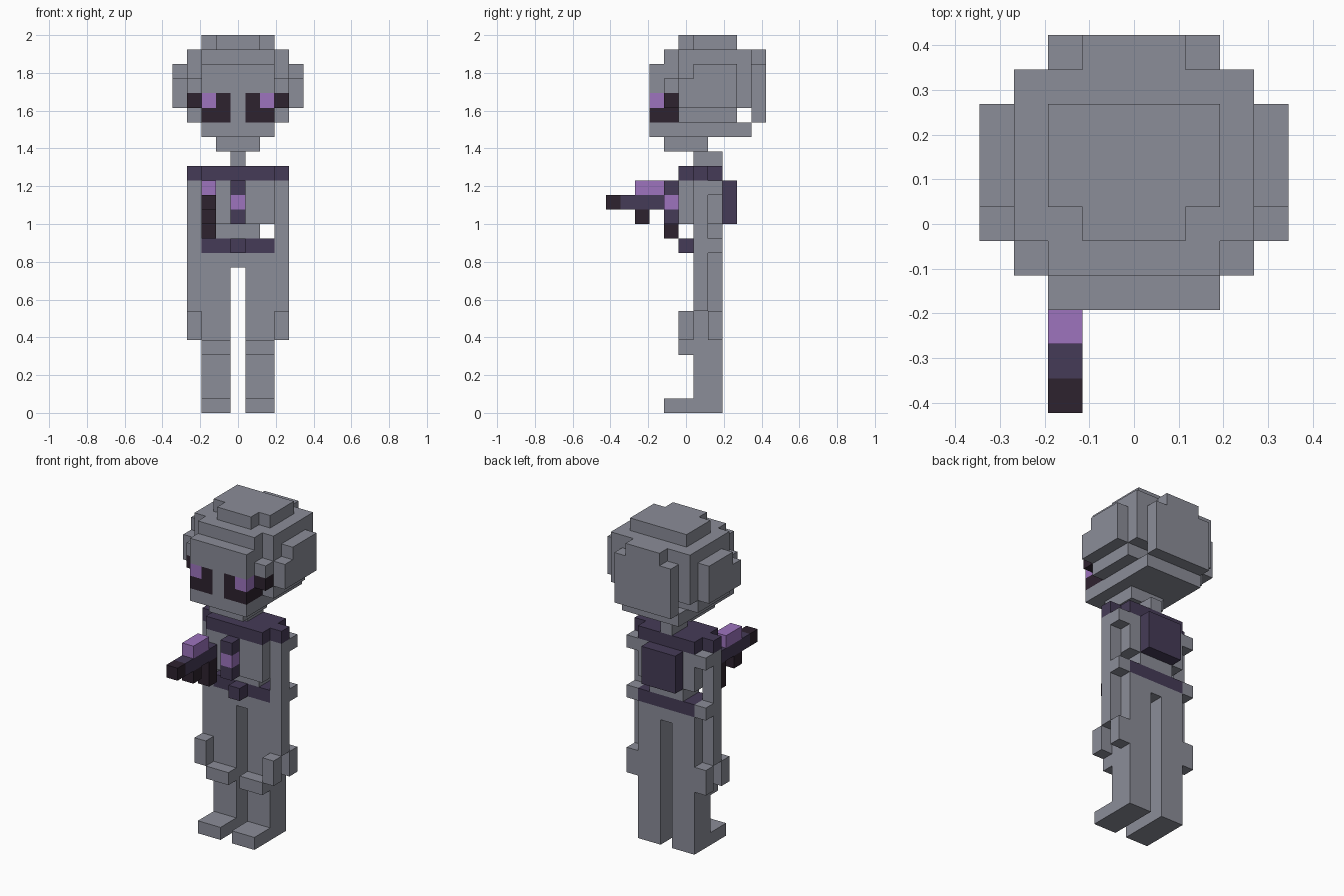
import bpy, bmesh
from mathutils import Vector

cube = bpy.data.objects.get("Cube")
if cube:
    bpy.data.objects.remove(cube, do_unlink=True)

V = 2 / 26                       # edge of one block; the grid is 9 x 11 x 26 blocks


def material(name, rgb):
    m = bpy.data.materials.new(name)
    m.use_nodes = True
    m.diffuse_color = (*rgb, 1)
    m.node_tree.nodes["Principled BSDF"].inputs["Base Color"].default_value = (*rgb, 1)
    return m


GREY = material("grey skin", (0.258, 0.266, 0.314))
PURPLE = material("light purple", (0.337, 0.174, 0.515))
PLUM = material("dark plum", (0.060, 0.044, 0.095))
BLACK = material("near black", (0.027, 0.016, 0.028))


def cells(*boxes):
    """Blocks filled by boxes given as x0, x1, y0, y1, z0, z1."""
    return {(x, y, z) for a, b, c, d, e, f in boxes
            for x in range(a, b) for y in range(c, d) for z in range(e, f)}


def mirror(filled):
    return {(8 - x, y, z) for x, y, z in filled}


def build(name, filled, mat):
    """Skin the outside of a set of blocks and merge its flat areas."""
    bm = bmesh.new()
    verts = {}

    def vert(p):
        if p not in verts:
            verts[p] = bm.verts.new(((p[0] - 4.5) * V, (p[1] - 5.5) * V, p[2] * V))
        return verts[p]

    for c in sorted(filled):
        for axis in range(3):
            for side in (0, 1):
                n = list(c)
                n[axis] += 2 * side - 1
                if tuple(n) in filled:
                    continue
                u, w = (axis + 1) % 3, (axis + 2) % 3
                ring = []
                for du, dw in ((0, 0), (1, 0), (1, 1), (0, 1)):
                    p = list(c)
                    p[axis] += side
                    p[u] += du
                    p[w] += dw
                    ring.append(vert(tuple(p)))
                bm.faces.new(ring if side else ring[::-1])
    bmesh.ops.dissolve_limit(bm, angle_limit=0.01, verts=bm.verts, edges=bm.edges)
    me = bpy.data.meshes.new(name)
    bm.to_mesh(me)
    bm.free()
    me.materials.append(mat)
    ob = bpy.data.objects.new(name, me)
    bpy.context.collection.objects.link(ob)
    return ob


# Head: stacked layers with stepped corners
head = cells(
    (2, 7, 6, 9, 25, 26), (3, 6, 5, 6, 25, 26),          # crown
    (1, 8, 5, 10, 24, 25), (2, 7, 4, 10, 24, 25),        # upper ring
    (1, 8, 5, 10, 21, 24), (1, 8, 5, 9, 20, 21),         # skull
    (2, 7, 4, 5, 20, 24), (1, 8, 4, 5, 21, 23),          # temples
    (2, 7, 3, 4, 19, 24),                                # face
    (2, 7, 10, 11, 20, 24), (3, 6, 10, 11, 24, 25),      # back of skull
    (2, 7, 4, 10, 19, 20), (3, 6, 4, 7, 18, 19))         # jaw and chin
for x in (0, 8):                                         # side bulges
    head |= cells((x, x + 1, 6, 9, 21, 24), (x, x + 1, 5, 6, 21, 23))

# Eyes: blocks that replace part of the head
eye = cells((3, 4, 3, 4, 20, 22), (2, 3, 3, 5, 20, 21), (1, 2, 4, 5, 21, 22))
glint = cells((2, 3, 3, 4, 21, 22))
head -= eye | glint | mirror(eye) | mirror(glint)
build("head", head, GREY)
for side, flip in (("right", lambda s: s), ("left", mirror)):
    build(side + "_eye", flip(eye), BLACK)
    build(side + "_eye_glint", flip(glint), PURPLE)

# Torso
build("neck", cells((4, 5, 6, 8, 17, 18)), GREY)
build("collar", cells((2, 7, 5, 8, 16, 17), (1, 8, 6, 7, 16, 17)), PLUM)
build("torso", cells((2, 7, 6, 8, 13, 16), (3, 6, 6, 8, 12, 13),
                     (2, 4, 5, 6, 13, 16), (5, 7, 5, 6, 13, 16)), GREY)
build("chest_strip", cells((4, 5, 4, 6, 13, 14), (4, 5, 4, 6, 15, 16)), PLUM)
build("chest_light", cells((4, 5, 4, 6, 14, 15)), PURPLE)
build("back_pack", cells((3, 6, 8, 9, 13, 16)), PLUM)
build("belt", cells((2, 7, 6, 8, 11, 12), (4, 5, 5, 6, 11, 12)), PLUM)
build("hips", cells((2, 7, 6, 8, 10, 11)), GREY)

# Arms with two hanging claws, legs with knee pads and long feet
arm = cells((1, 2, 6, 7, 7, 16), (1, 2, 7, 8, 15, 16), (1, 2, 7, 8, 11, 12))
front_claw = cells((1, 2, 5, 6, 5, 7))
back_claw = cells((1, 2, 7, 8, 5, 7))
leg = cells((2, 4, 6, 8, 0, 10), (2, 4, 5, 6, 4, 5), (2, 4, 4, 6, 0, 1))
for side, flip in (("right", lambda s: s), ("left", mirror)):
    build(side + "_arm", flip(arm), GREY)
    build(side + "_front_claw", flip(front_claw), GREY)
    build(side + "_back_claw", flip(back_claw), GREY)
    build(side + "_leg", flip(leg), GREY)

# Ray gun held in front of the right side of the chest
build("gun_barrel", cells((2, 3, 1, 5, 14, 15)), PLUM)
build("gun_muzzle", cells((2, 3, 0, 1, 14, 15)), BLACK)
build("gun_cell", cells((2, 3, 2, 4, 15, 16)), PURPLE)
build("gun_fore_grip", cells((2, 3, 2, 3, 13, 14)), BLACK)
build("gun_handle", cells((2, 3, 4, 5, 12, 14)), BLACK)
